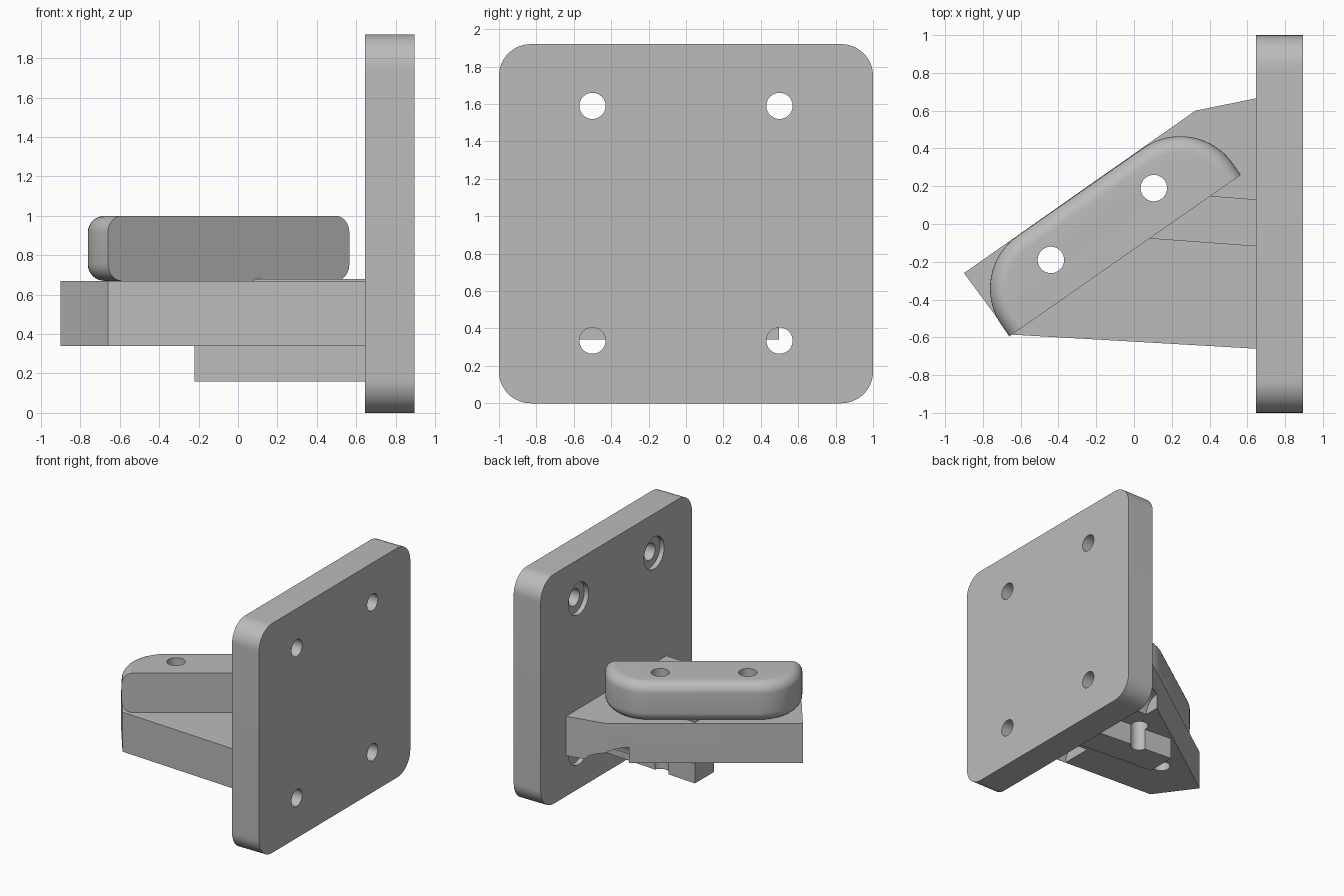
import bpy, bmesh, math
from mathutils import Vector, Matrix

if "Cube" in bpy.data.objects:
    bpy.data.objects.remove(bpy.data.objects["Cube"])

grey = bpy.data.materials.new("plain grey")
grey.use_nodes = True
COLOUR = (0.5, 0.5, 0.5, 1)
grey.diffuse_color = COLOUR
grey.node_tree.nodes["Principled BSDF"].inputs["Base Color"].default_value = COLOUR


def finish(name, bm):
    bmesh.ops.recalc_face_normals(bm, faces=bm.faces)
    mesh = bpy.data.meshes.new(name)
    bm.to_mesh(mesh)
    bm.free()
    ob = bpy.data.objects.new(name, mesh)
    bpy.context.collection.objects.link(ob)
    mesh.materials.append(grey)
    return ob


def prism(outline, low, high):
    """Extrude an XY outline from one height to another."""
    bm = bmesh.new()
    base = bm.faces.new([bm.verts.new((x, y, low)) for x, y in outline])
    top = bmesh.ops.extrude_face_region(bm, geom=[base])["geom"]
    bmesh.ops.translate(bm, vec=(0, 0, high - low),
                        verts=[v for v in top if isinstance(v, bmesh.types.BMVert)])
    return bm


def arc(cx, cy, radius, start, end, steps=16):
    angles = [math.radians(start + (end - start) * i / steps) for i in range(steps + 1)]
    return [(cx + radius * math.cos(a), cy + radius * math.sin(a)) for a in angles]


def drill(ob, start, end, radius):
    """Cut a round hole between two points."""
    a, b = Vector(start), Vector(end)
    bm = bmesh.new()
    turn = (b - a).to_track_quat("Z", "Y").to_matrix().to_4x4()
    bmesh.ops.create_cone(bm, cap_ends=True, segments=48, radius1=radius, radius2=radius,
                          depth=(b - a).length, matrix=Matrix.Translation((a + b) / 2) @ turn)
    cutter = finish("hole_cutter", bm)
    cutter.hide_render = True
    mod = ob.modifiers.new("hole", "BOOLEAN")
    mod.operation, mod.solver, mod.object = "DIFFERENCE", "EXACT", cutter
    bpy.context.view_layer.objects.active = ob
    bpy.ops.object.modifier_apply(modifier=mod.name)
    bpy.data.objects.remove(cutter)


def smooth(ob):
    bpy.ops.object.select_all(action="DESELECT")
    ob.select_set(True)
    bpy.context.view_layer.objects.active = ob
    bpy.ops.object.shade_smooth_by_angle(angle=math.radians(30))


PLATE_IN, PLATE_OUT, PLATE_TOP = 0.645, 0.895, 1.92
BOLT_Y, BOLT_LOW, BOLT_HIGH = 0.5, 0.335, 1.59
HOLE, BORE = 0.07, 0.133

# Upright mounting plate with rounded corners, drawn flat and then stood up
r = 0.17
outline = []
for cx, cy, start in ((1 - r, PLATE_TOP - r, 0), (r - 1, PLATE_TOP - r, 90),
                      (r - 1, r, 180), (1 - r, r, 270)):
    outline += arc(cx, cy, r, start, start + 90)
bm = prism(outline, PLATE_IN, PLATE_OUT)
for v in bm.verts:
    v.co = (v.co.z, v.co.x, v.co.y)
plate = finish("mounting_plate", bm)
for y in (-BOLT_Y, BOLT_Y):
    for z in (BOLT_LOW, BOLT_HIGH):
        drill(plate, (PLATE_IN - 0.1, y, z), (PLATE_OUT + 0.1, y, z), HOLE)
        drill(plate, (PLATE_IN - 0.1, y, z), (PLATE_IN + 0.04, y, z), BORE)

# Tapered arm with channels that give access to the lower bolts
arm = finish("support_arm", prism(
    [(-0.9, -0.26), (-0.66, -0.585), (PLATE_IN, -0.66), (PLATE_IN, 0.665), (0.325, 0.6)],
    0.34, 0.67))
for y in (-BOLT_Y, BOLT_Y):
    drill(arm, (0.18, y, BOLT_LOW), (PLATE_IN + 0.1, y, BOLT_LOW), BORE)

# Stiffening rib running through the arm
rib = finish("centre_rib", prism(
    [(-0.22, -0.055), (PLATE_IN, -0.118), (PLATE_IN, 0.13), (-0.22, 0.197)], 0.16, 0.68))

# Rounded pad: full outline is bevelled, then sliced flat along its front
length, depth, r, edge = 1.494, 0.412, 0.34, 0.085
outline = [(0, -0.5), (length, -0.5)]
outline += arc(length - r, depth - r, r, 0, 90) + arc(r, depth - r, r, 90, 180)
bm = prism(outline, 0.67, 1.0)
rims = [e for e in bm.edges if abs(e.verts[0].co.z - e.verts[1].co.z) < 0.001]
bmesh.ops.bevel(bm, geom=rims, offset=edge, segments=8, profile=0.5, affect="EDGES")
cut = bmesh.ops.bisect_plane(bm, geom=bm.verts[:] + bm.edges[:] + bm.faces[:],
                             plane_co=(0, 0, 0), plane_no=(0, -1, 0), clear_outer=True)
bmesh.ops.contextual_create(
    bm, geom=[e for e in cut["geom_cut"] if isinstance(e, bmesh.types.BMEdge)])
bm.transform(Matrix.Translation((-0.66, -0.595, 0))
             @ Matrix.Rotation(math.atan2(0.855, 1.225), 4, "Z"))
pad = finish("rounded_pad", bm)

# Vertical screw holes through pad, arm and rib
for x, y in ((-0.44, -0.19), (0.105, 0.19)):
    for ob in (pad, arm, rib):
        drill(ob, (x, y, 0.1), (x, y, 1.1), HOLE)

for ob in (plate, arm, rib, pad):
    smooth(ob)
